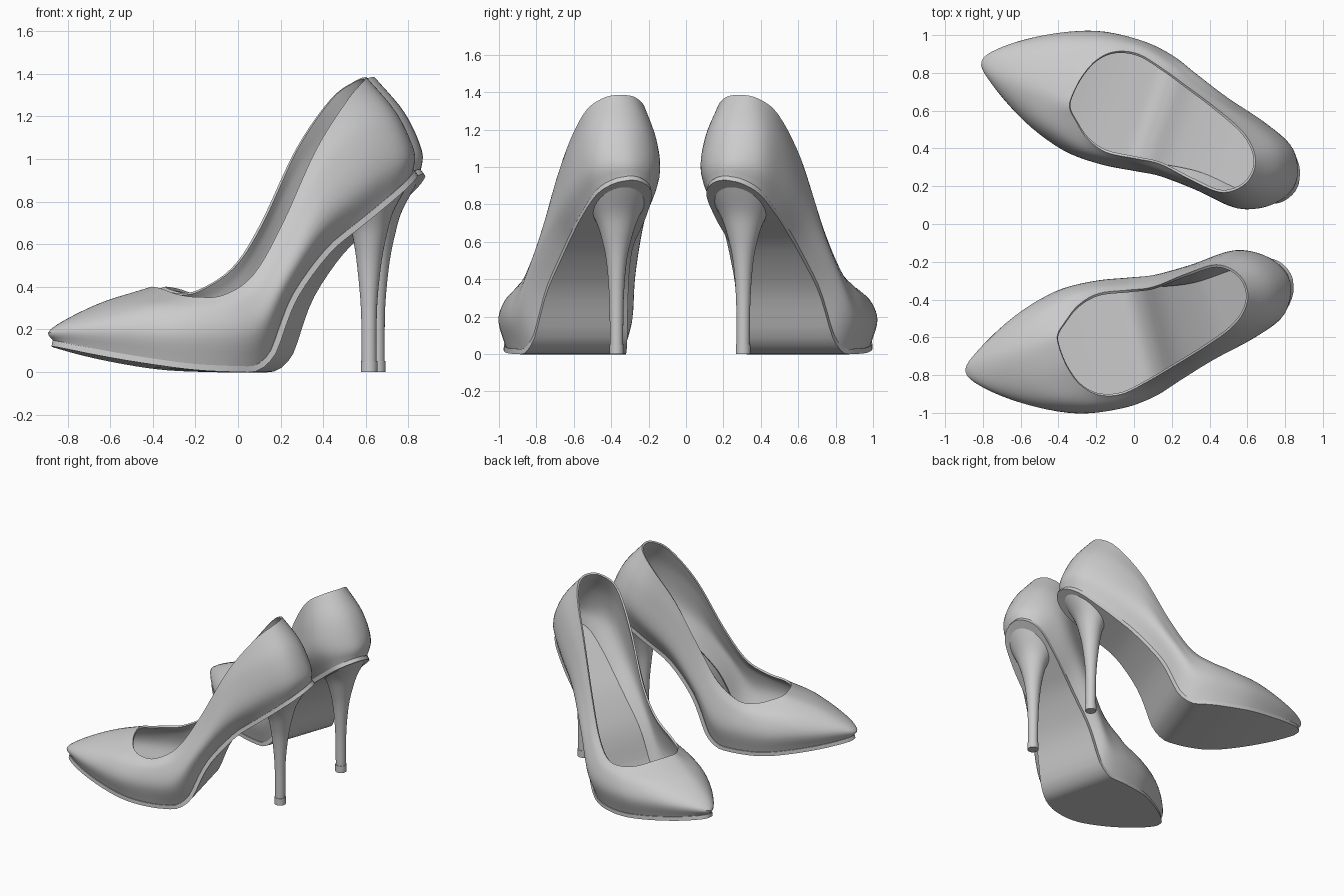
import bpy, bmesh, math
from mathutils import Vector, Matrix

if "Cube" in bpy.data.objects:
    bpy.data.objects.remove(bpy.data.objects["Cube"])

# Shoe-local frame: s runs toe -> heel, t runs outer (-) -> inner (+), z up.
# Each loop starts at the toe, follows the outer side to the heel and returns inside.
SOLE = [(-.865, 0), (-.79, -.10), (-.60, -.22), (-.36, -.32), (-.12, -.34), (.06, -.295),
        (.2, -.24), (.4, -.175), (.63, -.14), (.81, -.08), (.885, .06), (.81, .185),
        (.63, .2), (.4, .18), (.2, .205), (.06, .235), (-.12, .27), (-.34, .265),
        (-.59, .18), (-.785, .08)]
LOW = [(-.88, 0, .2), (-.80, -.115, .21), (-.61, -.25, .20), (-.37, -.355, .18),
       (-.13, -.385, .18), (.05, -.365, .22), (.2, -.315, .45), (.4, -.25, .72),
       (.65, -.185, .92), (.82, -.105, 1.02), (.885, .055, 1.04), (.81, .205, 1.02),
       (.65, .28, .94), (.4, .262, .72), (.2, .26, .43), (.07, .278, .22),
       (-.12, .305, .18), (-.33, .3, .18), (-.57, .225, .2), (-.79, .098, .21)]
HIGH = [(-.65, .01, .318), (-.60, -.13, .31), (-.48, -.255, .30), (-.31, -.335, .285),
        (-.12, -.36, .30), (.05, -.33, .38), (.2, -.275, .6), (.4, -.215, .95),
        (.61, -.165, 1.12), (.75, -.085, 1.2), (.80, .06, 1.22), (.745, .195, 1.2),
        (.61, .275, 1.12), (.39, .25, .95), (.19, .235, .6), (.06, .25, .40),
        (-.11, .275, .31), (-.27, .27, .30), (-.46, .21, .31), (-.6, .11, .315)]
TOP = [(-.381, .02, .40), (-.365, -.10, .39), (-.32, -.21, .365), (-.24, -.285, .352),
       (-.12, -.312, .362), (.03, -.28, .455), (.18, -.235, .69), (.36, -.178, 1.045),
       (.53, -.11, 1.28), (.625, -.03, 1.365), (.66, .065, 1.385), (.63, .165, 1.365),
       (.53, .235, 1.28), (.36, .225, 1.045), (.18, .2, .69), (.05, .215, .49),
       (-.11, .235, .385), (-.23, .2, .372), (-.32, .13, .385), (-.37, .08, .398)]
# side profile of the footbed (s, z)
BED = [(-.9, .155), (-.7, .108), (-.5, .07), (-.27, .038), (-.05, .028), (.04, .034),
       (.115, .1), (.165, .22), (.225, .35), (.32, .48), (.43, .6), (.54, .685),
       (.68, .79), (.9, .96)]
# heel sections: z, front s, back s, half width, centre t, how far it follows the footbed
HEEL = [(.05, .635, .705, .035, .04, 0), (.3, .631, .707, .039, .04, 0),
        (.5, .613, .726, .055, .04, 0), (.62, .594, .752, .085, .04, .1),
        (.68, .575, .79, .118, .04, .5), (.72, .555, .872, .148, .042, 1)]


def spline(points, n, closed=False):
    """Smooth curve through the points, n samples per span."""
    pts = [Vector(p) for p in points]
    count = len(pts)
    if closed:
        get = lambda i: pts[i % count]
    else:
        ext = [2 * pts[0] - pts[1]] + pts + [2 * pts[-1] - pts[-2]]
        get = lambda i: ext[i + 1]
    out = []
    for i in range(count if closed else count - 1):
        a, b, c, d = (get(i + k) for k in (-1, 0, 1, 2))
        for k in range(n):
            f = k / n
            out.append(.5 * (2 * b + (c - a) * f + (2 * a - 5 * b + 4 * c - d) * f * f
                             + (3 * b - a - 3 * c + d) * f ** 3))
    if not closed:
        out.append(pts[-1])
    return out


BED_CURVE = spline(BED, 8)


def bed(s):
    for a, b in zip(BED_CURVE, BED_CURVE[1:]):
        if s <= b.x:
            return a.y + (b.y - a.y) * (s - a.x) / (b.x - a.x)
    return BED_CURVE[-1].y


def grid_object(name, rows, matrix, closed, thickness=0, caps=False):
    """Skin rows of points; closed rows wrap round."""
    bm = bmesh.new()
    vs = [[bm.verts.new(matrix @ Vector(p)) for p in r] for r in rows]
    n = len(rows[0])
    for a, b in zip(vs, vs[1:]):
        for i in range(n if closed else n - 1):
            j = (i + 1) % n
            bm.faces.new((a[i], a[j], b[j], b[i]))
    if caps:
        bm.faces.new(vs[0][::-1])
        bm.faces.new(vs[-1])
    bmesh.ops.remove_doubles(bm, verts=bm.verts[:], dist=1e-5)
    if matrix.determinant() < 0:
        bmesh.ops.reverse_faces(bm, faces=bm.faces[:])
    me = bpy.data.meshes.new(name)
    bm.to_mesh(me)
    bm.free()
    ob = bpy.data.objects.new(name, me)
    bpy.context.collection.objects.link(ob)
    bpy.ops.object.select_all(action='DESELECT')
    ob.select_set(True)
    bpy.context.view_layer.objects.active = ob
    if thickness:
        mod = ob.modifiers.new("Thickness", 'SOLIDIFY')
        mod.thickness = thickness
        mod.offset = -1
        bpy.ops.object.modifier_apply(modifier=mod.name)
    bpy.ops.object.shade_smooth_by_angle(angle=math.radians(40))
    return ob


def ring(z, s0, s1, half, tc, follow, n=32):
    pts = []
    for k in range(n):
        a = 2 * math.pi * k / n
        s = (s0 + s1) / 2 + (s1 - s0) / 2 * math.cos(a)
        zz = z * (1 - follow) + (bed(s) - .018) * follow
        pts.append((s, tc + half * math.sin(a), zz))
    return pts


def make_shoe(side, matrix):
    # upper: lofted from the sole edge to the topline
    sole = spline(SOLE, 5, True)
    loops = [[Vector((p.x, p.y, bed(p.x) - .004)) for p in sole]]
    loops += [spline(l, 5, True) for l in (LOW, HIGH, TOP)]
    columns = [spline(c, 5) for c in zip(*loops)]
    grid_object(side + "_upper", list(zip(*columns)), matrix, True, .014)

    # sole: plate spanning outer to inner edge, following the footbed
    n, across = len(sole), 8
    edge = [Vector((p.x * 1.006, p.y + math.copysign(.007, p.y - .02))) for p in sole]
    edge[0].y, edge[n // 2].y = sole[0].y, sole[n // 2].y
    strips = []
    for j in range(across + 1):
        strip = []
        for i in range(n // 2 + 1):
            p = edge[i].lerp(edge[-i % n], j / across)
            strip.append((p.x, p.y, bed(p.x)))
        strips.append(strip)
    grid_object(side + "_sole", strips, matrix, False, .028)

    # stiletto heel flaring into the seat, and its tip
    rings = [ring(*v) for v in spline(HEEL, 5)]
    grid_object(side + "_heel", rings, matrix, True, caps=True)
    tip = [ring(z, .631, .709, .039, .04, 0) for z in (0, .052)]
    grid_object(side + "_heel_tip", tip, matrix, True, caps=True)


place = lambda x, y, deg: Matrix.Translation((x, y, 0)) @ Matrix.Rotation(math.radians(deg), 4, 'Z')
make_shoe("front_shoe", place(-.025, -.57, 13.8))
make_shoe("back_shoe", place(.035, .565, -19.3) @ Matrix.Diagonal((1, -1, 1, 1)))
